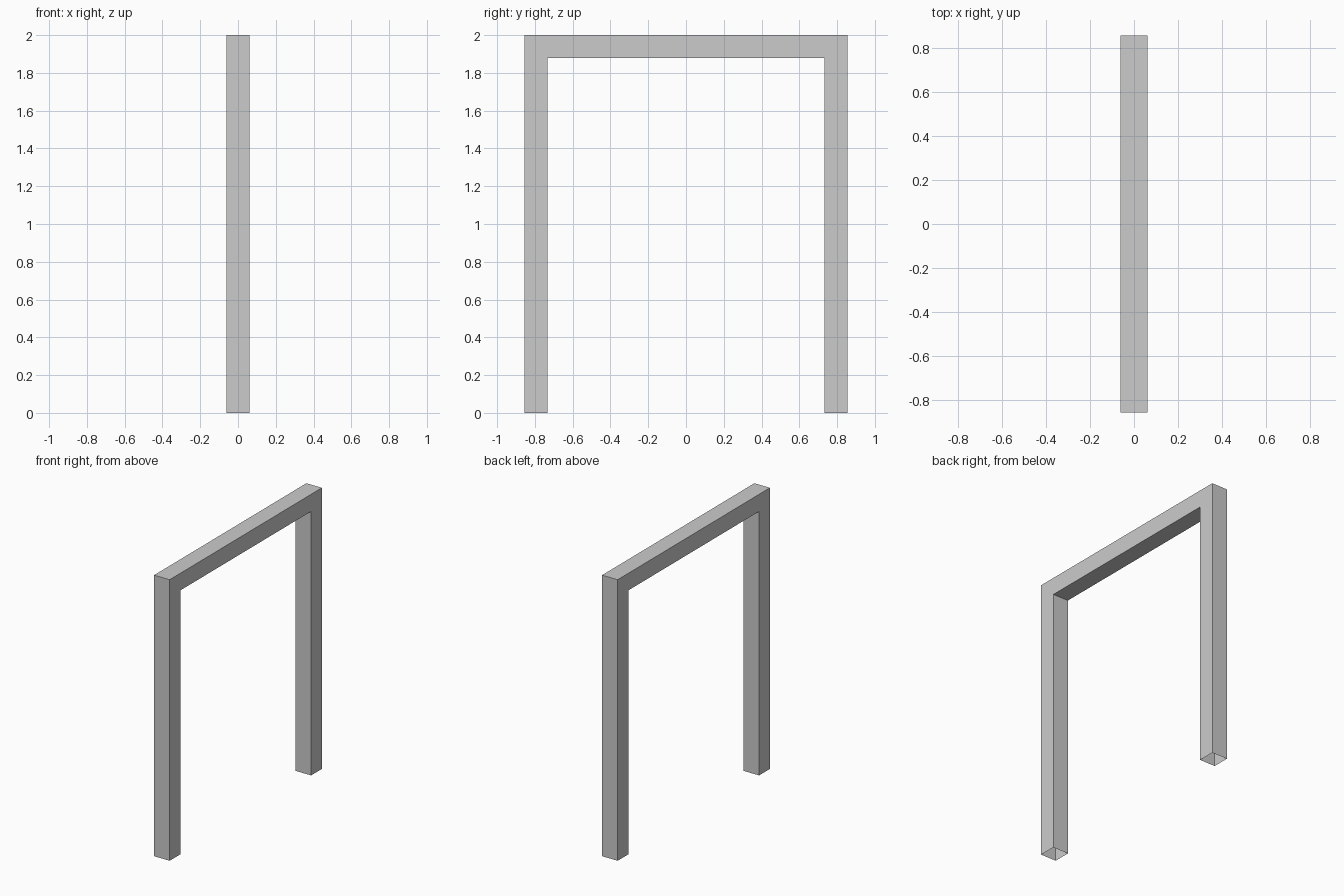
import bpy
import bmesh

if "Cube" in bpy.data.objects:
    bpy.data.objects.remove(bpy.data.objects["Cube"])

HALF_X = 0.061       # half thickness of the square tube
HALF_Y = 0.856       # half outer width
INNER_Y = 0.734      # half clear width
TOP, UNDER = 2.0, 1.878

grey = bpy.data.materials.new("plain_grey")
grey.diffuse_color = (0.6, 0.6, 0.6, 1.0)
grey.use_nodes = True
grey.node_tree.nodes["Principled BSDF"].inputs["Base Color"].default_value = grey.diffuse_color

# Frame outline in the y-z plane, running foot to foot
outline = [(-HALF_Y, 0), (-HALF_Y, TOP), (HALF_Y, TOP), (HALF_Y, 0),
           (INNER_Y, 0), (INNER_Y, UNDER), (-INNER_Y, UNDER), (-INNER_Y, 0)]

bm = bmesh.new()
left = [bm.verts.new((-HALF_X, y, z)) for y, z in outline]
right = [bm.verts.new((HALF_X, y, z)) for y, z in outline]

# Two broad sides
bm.faces.new(left)
bm.faces.new(right)

# Walls between them, leaving the feet of the tube open
for i in range(len(outline)):
    j = (i + 1) % len(outline)
    if outline[i][1] == 0 and outline[j][1] == 0:
        continue
    bm.faces.new((left[i], left[j], right[j], right[i]))

bmesh.ops.recalc_face_normals(bm, faces=bm.faces[:])
mesh = bpy.data.meshes.new("door_frame")
bm.to_mesh(mesh)
bm.free()
mesh.materials.append(grey)
frame = bpy.data.objects.new("door_frame", mesh)
bpy.context.collection.objects.link(frame)
